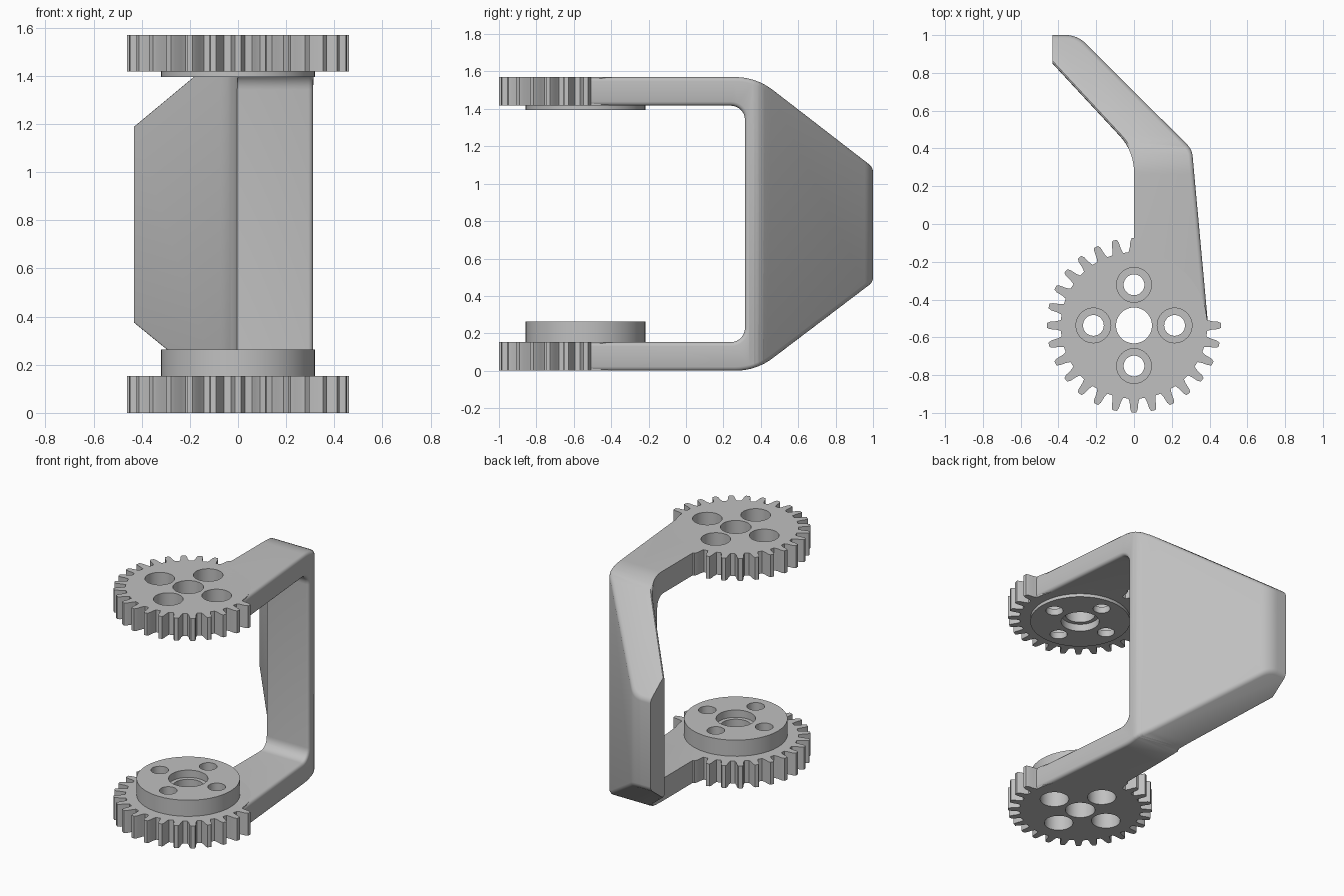
import bpy, bmesh
from math import sin, cos, pi, radians, tan
from mathutils import Vector

cube = bpy.data.objects.get("Cube")
if cube:
    bpy.data.objects.remove(cube, do_unlink=True)

GREY = (0.53, 0.53, 0.53, 1)
metal = bpy.data.materials.new("plain grey")
metal.use_nodes = True
metal.diffuse_color = GREY
metal.node_tree.nodes["Principled BSDF"].inputs["Base Color"].default_value = GREY

HEIGHT = 1.57
THICK = 0.153
AXIS_Y = -0.537


def fillet(corners, steps=8):
    """Round each (a, b, radius) corner of a closed outline."""
    out = []
    for i, (a, b, r) in enumerate(corners):
        p = Vector((a, b))
        if r == 0:
            out.append(p)
            continue
        u = (Vector(corners[i - 1][:2]) - p).normalized()
        v = (Vector(corners[(i + 1) % len(corners)][:2]) - p).normalized()
        half = u.angle(v) / 2
        centre = p + (u + v).normalized() * r / sin(half)
        t = r / tan(half)
        start, end = p + u * t - centre, p + v * t - centre
        sweep = start.angle(end)
        for k in range(steps + 1):
            f = k / steps
            d = (start * sin((1 - f) * sweep) + end * sin(f * sweep)) / sin(sweep)
            out.append(centre + d)
    return out


def prism(name, outline, lo, hi, along="z"):
    """Extrude an outline along z or x."""
    bm = bmesh.new()
    place = (lambda p, h: (p[0], p[1], h)) if along == "z" else (lambda p, h: (h, p[0], p[1]))
    face = bm.faces.new([bm.verts.new(place(p, lo)) for p in outline])
    ext = bmesh.ops.extrude_face_region(bm, geom=[face])
    shift = Vector(place((0, 0), hi - lo))
    bmesh.ops.translate(bm, vec=shift, verts=[v for v in ext["geom"] if isinstance(v, bmesh.types.BMVert)])
    bmesh.ops.recalc_face_normals(bm, faces=bm.faces)
    mesh = bpy.data.meshes.new(name)
    bm.to_mesh(mesh)
    bm.free()
    mesh.materials.append(metal)
    obj = bpy.data.objects.new(name, mesh)
    bpy.context.collection.objects.link(obj)
    return obj


def circle(x, y, r, n=48):
    return [(x + r * cos(2 * pi * i / n), y + r * sin(2 * pi * i / n)) for i in range(n)]


def activate(obj):
    bpy.ops.object.select_all(action="DESELECT")
    obj.select_set(True)
    bpy.context.view_layer.objects.active = obj


def combine(obj, tool, operation):
    mod = obj.modifiers.new("combine", "BOOLEAN")
    mod.operation, mod.object, mod.solver = operation, tool, "EXACT"
    activate(obj)
    bpy.ops.object.modifier_apply(modifier=mod.name)
    bpy.data.objects.remove(tool, do_unlink=True)


def smooth(obj, angle):
    activate(obj)
    bpy.ops.object.shade_smooth_by_angle(angle=radians(angle))


def gear_outline(teeth=28):
    """Teeth run around the three quarters that the arm leaves free."""
    tooth = [(-4.3, 0.388), (-3.2, 0.41), (-2.5, 0.445), (-1.5, 0.462)]
    tooth += [(-a, r) for a, r in reversed(tooth)]
    pts = []
    for i in range(teeth // 4, teeth + 1):
        for a, r in tooth:
            ang = 2 * pi * i / teeth + radians(a)
            pts.append((r * cos(ang), AXIS_Y + r * sin(ang)))
    for k in range(1, 12):
        ang = radians(4.3 + k * 81.4 / 12)
        pts.append((0.388 * cos(ang), AXIS_Y + 0.388 * sin(ang)))
    return pts


def gear(name, outer, inner, hub_end):
    """Toothed disc with a hub on its inner side and counterbored holes."""
    d = 1 if inner > outer else -1
    body = prism(name, gear_outline(), min(outer, inner), max(outer, inner))

    def disc(x, y, r, a, b):
        return prism("cutter", circle(x, y, r), min(a, b), max(a, b))

    combine(body, disc(0, AXIS_Y, 0.32, inner - 0.03 * d, hub_end), "UNION")
    through = (outer - 0.1 * d, hub_end + 0.1 * d)
    combine(body, disc(0, AXIS_Y, 0.095, *through), "DIFFERENCE")
    combine(body, disc(0, AXIS_Y, 0.122, hub_end - 0.05 * d, hub_end + 0.1 * d), "DIFFERENCE")
    for k in range(4):
        x, y = 0.215 * cos(k * pi / 2), AXIS_Y + 0.215 * sin(k * pi / 2)
        combine(body, disc(x, y, 0.055, *through), "DIFFERENCE")
        combine(body, disc(x, y, 0.092, outer - 0.1 * d, outer + 0.13 * d), "DIFFERENCE")
    smooth(body, 22)


# Toothed discs at both ends of the bracket
gear("lower_gear", 0, THICK, 0.263)
gear("upper_gear", HEIGHT, HEIGHT - THICK, 1.395)

# Bracket: bent plan outline crossed with a C-shaped side outline
plan = fillet([(0, -0.17, 0), (0.36, -0.51, 0), (0.39, -0.51, 0), (0.307, 0.395, 0.1),
               (-0.3, 1, 0.15), (-0.432, 1, 0), (-0.432, 0.85, 0), (0, 0.385, 0.28)])
side = fillet([(-0.7, 0, 0), (0.375, 0, 0.33), (1.1, 0.55, 0), (1.1, HEIGHT - 0.56, 0),
               (0.375, HEIGHT, 0.33), (-0.7, HEIGHT, 0), (-0.7, HEIGHT - THICK, 0),
               (0.315, HEIGHT - THICK, 0.075), (0.315, THICK, 0.075), (-0.7, THICK, 0)])
bracket = prism("bracket", plan, -0.1, HEIGHT + 0.1)
combine(bracket, prism("side_cutter", side, -1, 1, "x"), "INTERSECT")

# Soften the outer edges and the rim of the slanted wing
bm = bmesh.new()
bm.from_mesh(bracket.data)
bmesh.ops.remove_doubles(bm, verts=bm.verts, dist=0.0005)
rim = []
for e in bm.edges:
    if len(e.link_faces) != 2 or e.calc_face_angle() < radians(45):
        continue
    mid = (e.verts[0].co + e.verts[1].co) / 2
    outer = any(f.normal.x > 0.5 for f in e.link_faces) and mid.y > -0.5
    if (outer or mid.y > 0.4) and mid.x > -0.43:
        rim.append(e)
bmesh.ops.bevel(bm, geom=rim, offset=0.022, segments=3, profile=0.5,
                affect="EDGES", clamp_overlap=False)
bm.to_mesh(bracket.data)
bm.free()
smooth(bracket, 35)
